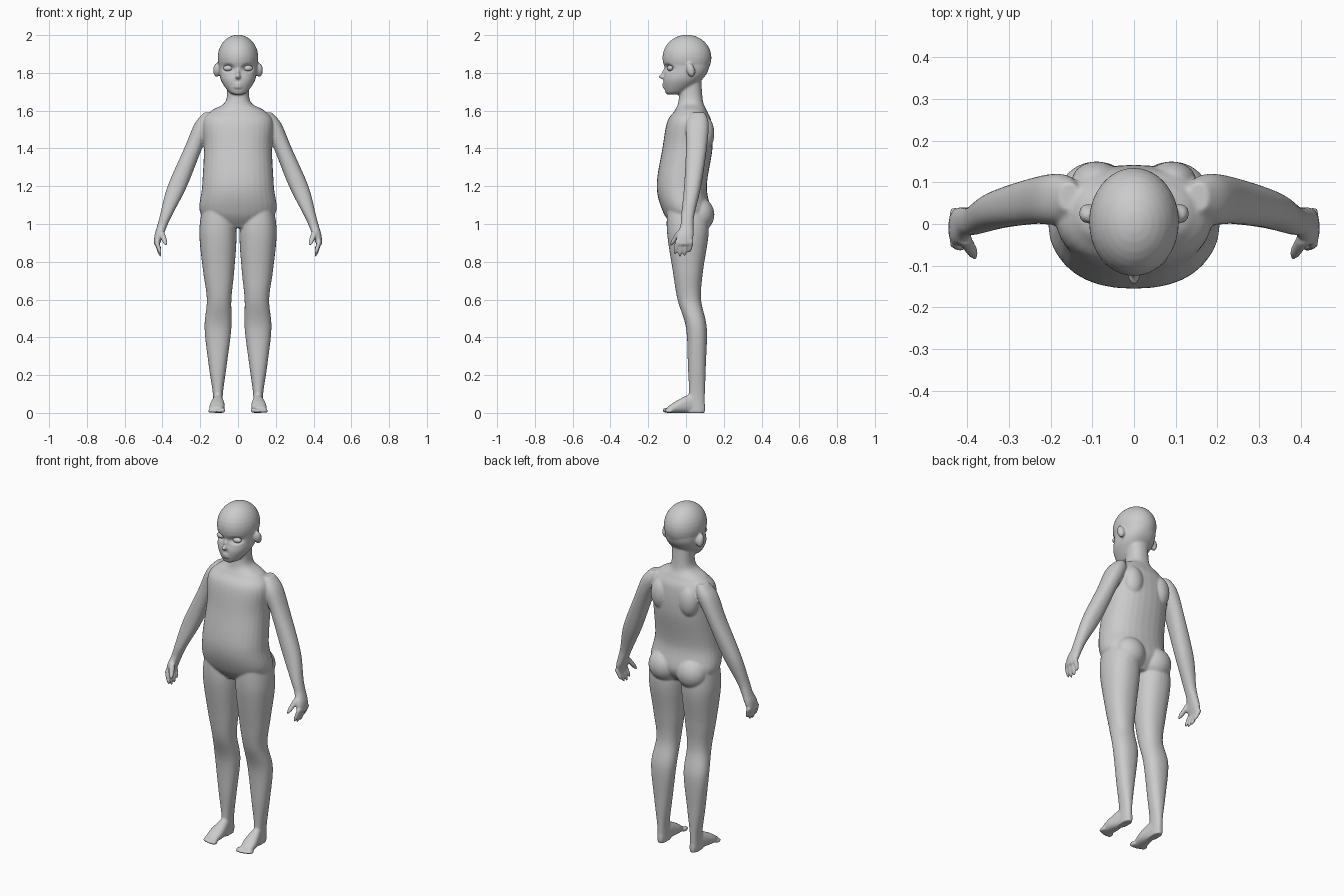
import bpy
import bmesh
import math
from mathutils import Matrix, Vector

cube = bpy.data.objects.get("Cube")
if cube:
    bpy.data.objects.remove(cube)

SIDES = 32
STEPS = 8
POWER = 2.25


def make_material(name, value):
    mat = bpy.data.materials.new(name)
    mat.use_nodes = True
    colour = (value, value, value, 1)
    mat.diffuse_color = colour
    mat.node_tree.nodes["Principled BSDF"].inputs["Base Color"].default_value = colour
    return mat


def catmull(before, start, end, after, t):
    """Smooth curve from start to end, as a cubic with matched slopes."""
    leave, arrive = (end - before) / 2, (after - start) / 2
    ease = t * t * (3 - 2 * t)
    back = 1 - t
    return start + (end - start) * ease + leave * t * back * back - arrive * t * t * back


def smooth_sections(sections):
    """Fill in extra sections between the given ones."""
    last = len(sections) - 1
    result = []
    for i in range(last):
        group = [sections[min(max(i + k, 0), last)] for k in (-1, 0, 1, 2)]
        for s in range(STEPS):
            result.append([catmull(*values, s / STEPS) for values in zip(*group)])
    return result + [sections[-1]]


def rounded(value):
    return math.copysign(abs(value) ** (2 / POWER), value)


def sides_of(mirror):
    return (1, -1) if mirror else (1,)


def loft(bm, sections, along_y=False, mirror=False):
    """Skin rounded sections: level, then low and high on both cross axes."""
    for side in sides_of(mirror):
        rings = []
        for level, left, right, low, high in smooth_sections(sections):
            ring = []
            for k in range(SIDES):
                angle = math.tau * k / SIDES
                x = (left + right) / 2 + (right - left) / 2 * rounded(math.cos(angle))
                v = (low + high) / 2 + (high - low) / 2 * rounded(math.sin(angle))
                place = (side * x, level, v) if along_y else (side * x, v, level)
                ring.append(bm.verts.new(place))
            rings.append(ring)
        for ring, following in zip(rings, rings[1:]):
            for k in range(SIDES):
                n = (k + 1) % SIDES
                bm.faces.new((ring[k], ring[n], following[n], following[k]))
        bm.faces.new(rings[0])
        bm.faces.new(rings[-1])


def symmetric_loft(bm, sections):
    """Loft centred on the body's midline: height, half width, front, back."""
    loft(bm, [(z, -width, width, front, back) for z, width, front, back in sections])


def ball(bm, centre, radii, mirror=False, tilt=0):
    for side in sides_of(mirror):
        place = Matrix.Translation((side * centre[0], centre[1], centre[2]))
        turn = Matrix.Rotation(tilt, 4, "X")
        bmesh.ops.create_uvsphere(bm, u_segments=SIDES, v_segments=SIDES // 2, radius=1,
                                  matrix=place @ turn @ Matrix.Diagonal((*radii, 1)))


def finger(bm, start, end, radius):
    """Slim digit with a rounded tip."""
    sections = []
    for t in (0, .5, .8, 1):
        p = Vector(start).lerp(Vector(end), t)
        r = radius * math.sqrt(1.1 - t ** 4)
        sections.append((p.z, p.x - r, p.x + r, p.y - r, p.y + r))
    loft(bm, sections, mirror=True)


def finish(bm, name, mat):
    bmesh.ops.recalc_face_normals(bm, faces=bm.faces)
    mesh = bpy.data.meshes.new(name)
    bm.to_mesh(mesh)
    bm.free()
    mesh.materials.append(mat)
    obj = bpy.data.objects.new(name, mesh)
    bpy.context.collection.objects.link(obj)
    return obj


def shade(obj):
    for face in obj.data.polygons:
        face.use_smooth = True


grey = make_material("plain grey", .6)
body = bmesh.new()

# Torso and neck
symmetric_loft(body, [
    (.98, .1, -.06, .08), (1.06, .2, -.12, .13), (1.2, .19, -.155, .11),
    (1.4, .18, -.125, .14), (1.54, .185, -.1, .135), (1.6, .14, -.06, .11),
    (1.65, .065, -.04, .09), (1.77, .06, -.03, .08),
])

# Hips and shoulder blades
ball(body, (.09, .07, 1.05), (.09, .08, .09), mirror=True)
ball(body, (.09, .1, 1.48), (.06, .05, .09), mirror=True)

# Skull and face
ball(body, (0, .005, 1.88), (.108, .13, .122))
symmetric_loft(body, [
    (1.685, .02, -.1, -.04), (1.7, .05, -.11, 0), (1.76, .09, -.12, .08),
    (1.82, .1, -.11, .12), (1.9, .1, -.12, .12),
])

# Nose, lips and ears
ball(body, (0, -.12, 1.78), (.014, .027, .013))
ball(body, (0, -.11, 1.8), (.01, .018, .03), tilt=-.3)
for height in (1.74, 1.725):
    ball(body, (0, -.11, height), (.025, .016, .007))
ball(body, (.112, .025, 1.815), (.02, .022, .037), mirror=True, tilt=.25)

# Legs
loft(body, [
    (1.08, .03, .19, -.1, .11), (.95, .008, .205, -.1, .12), (.75, .02, .185, -.07, .09),
    (.6, .035, .165, -.045, .08), (.45, .035, .177, 0, .11), (.25, .06, .155, .01, .105),
    (.1, .08, .133, .015, .1), (0, .08, .13, 0, .1),
], mirror=True)

# Feet and toes
loft(body, [
    (.1, .09, .12, 0, .05), (.04, .08, .13, 0, .1),
    (-.04, .07, .15, 0, .07), (-.1, .08, .15, 0, .03),
], along_y=True, mirror=True)
for i in range(5):
    size = .01 if i else .014
    ball(body, (.08 + .017 * i, -.104 + .001 * i * i, size), (size, .022, size), mirror=True)

# Arms and palms
loft(body, [
    (1.59, .13, .18, .03, .1), (1.53, .13, .23, 0, .12), (1.4, .19, .285, 0, .11),
    (1.2, .27, .373, -.01, .08), (1.05, .347, .412, -.025, .045), (.99, .375, .428, -.03, .04),
    (.94, .395, .442, -.05, .04), (.89, .415, .445, -.05, .03),
], mirror=True)

# Fingers and thumb
for i in range(4):
    y = -.046 + .025 * i
    tip = .826 + .008 * abs(i - 1.3) ** 2
    finger(body, (.431, y, .91), (.41, y - .012, tip), .0115)
finger(body, (.405, -.035, .96), (.38, -.08, .885), .0145)

# Fuse the parts into one smooth skin
figure = finish(body, "body", grey)
remesh = figure.modifiers.new("fuse", "REMESH")
remesh.mode = "VOXEL"
remesh.voxel_size = .006
soften = figure.modifiers.new("soften", "SMOOTH")
soften.factor = .5
soften.iterations = 5
bpy.context.view_layer.objects.active = figure
figure.select_set(True)
for name in ("fuse", "soften"):
    bpy.ops.object.modifier_apply(modifier=name)

# Press in the eye sockets
for vert in figure.data.vertices:
    p = vert.co
    if p.y < -.03 and p.z > 1.7:
        reach = ((abs(p.x) - .052) / .03) ** 2 + ((p.z - 1.825) / .02) ** 2
        p.y += .016 * math.exp(-reach * reach)
shade(figure)

# Eyeballs
for side, label in ((1, "left"), (-1, "right")):
    eye = bmesh.new()
    ball(eye, (side * .052, -.083, 1.825), (.026, .018, .016))
    shade(finish(eye, label + "_eye", grey))
